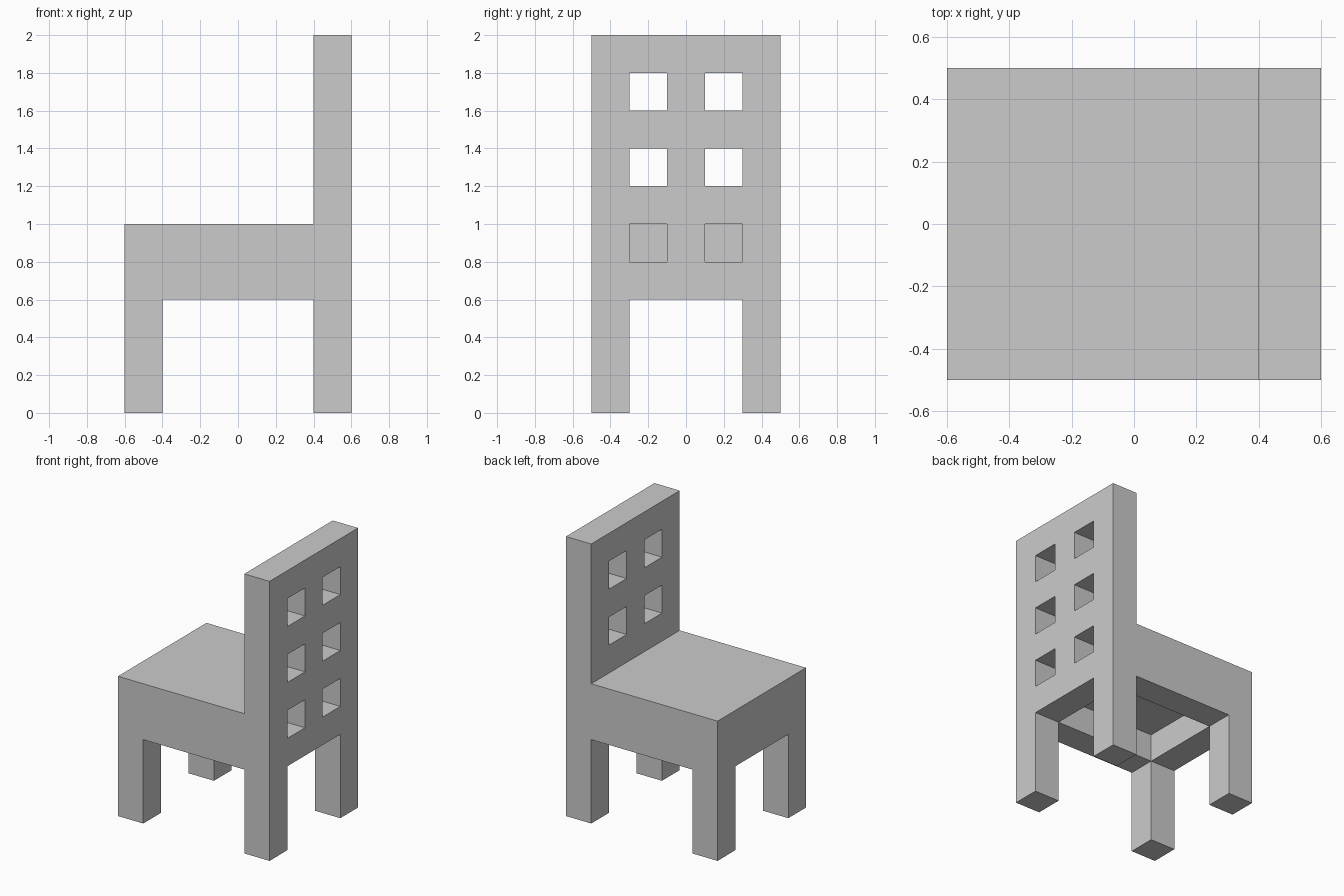
import bpy, bmesh
from itertools import product

if "Cube" in bpy.data.objects:
    bpy.data.objects.remove(bpy.data.objects["Cube"])

# The chair is blocky: every edge lies on a 0.2 grid (6 x 5 x 10 cells)
STEP = 0.2
ORIGIN = (-0.6, -0.5, 0.0)


def block(x, y, z):
    """Grid cells of a box, given (start, end) cell ranges per axis."""
    return set(product(range(*x), range(*y), range(*z)))


solid = set()

# Backrest and seat slab, with the apron frame under the seat
solid |= block((5, 6), (0, 5), (3, 10))
solid |= block((0, 5), (0, 5), (3, 5))
solid -= block((1, 5), (1, 4), (3, 4))

# Four legs
for x, y in product((0, 5), (0, 4)):
    solid |= block((x, x + 1), (y, y + 1), (0, 3))

# Two columns of square windows in the backrest (lowest pair ends at the seat)
for y, z in product((1, 3), (4, 6, 8)):
    solid -= block((5, 6), (y, y + 1), (z, z + 1))

# Skin the outside of the blocks as one clean mesh
bm = bmesh.new()
verts = {}


def vert(p):
    if p not in verts:
        verts[p] = bm.verts.new([o + STEP * c for o, c in zip(ORIGIN, p)])
    return verts[p]


for cell in sorted(solid):
    for axis, side in product(range(3), (0, 1)):
        neighbour = list(cell)
        neighbour[axis] += 1 if side else -1
        if tuple(neighbour) in solid:
            continue
        loop = []
        for u, v in ((0, 0), (1, 0), (1, 1), (0, 1)):
            p = list(cell)
            p[axis] += side
            p[(axis + 1) % 3] += u
            p[(axis + 2) % 3] += v
            loop.append(vert(tuple(p)))
        bm.faces.new(loop if side else loop[::-1])

mesh = bpy.data.meshes.new("chair")
bm.to_mesh(mesh)
bm.free()
bpy.context.collection.objects.link(bpy.data.objects.new("chair", mesh))
